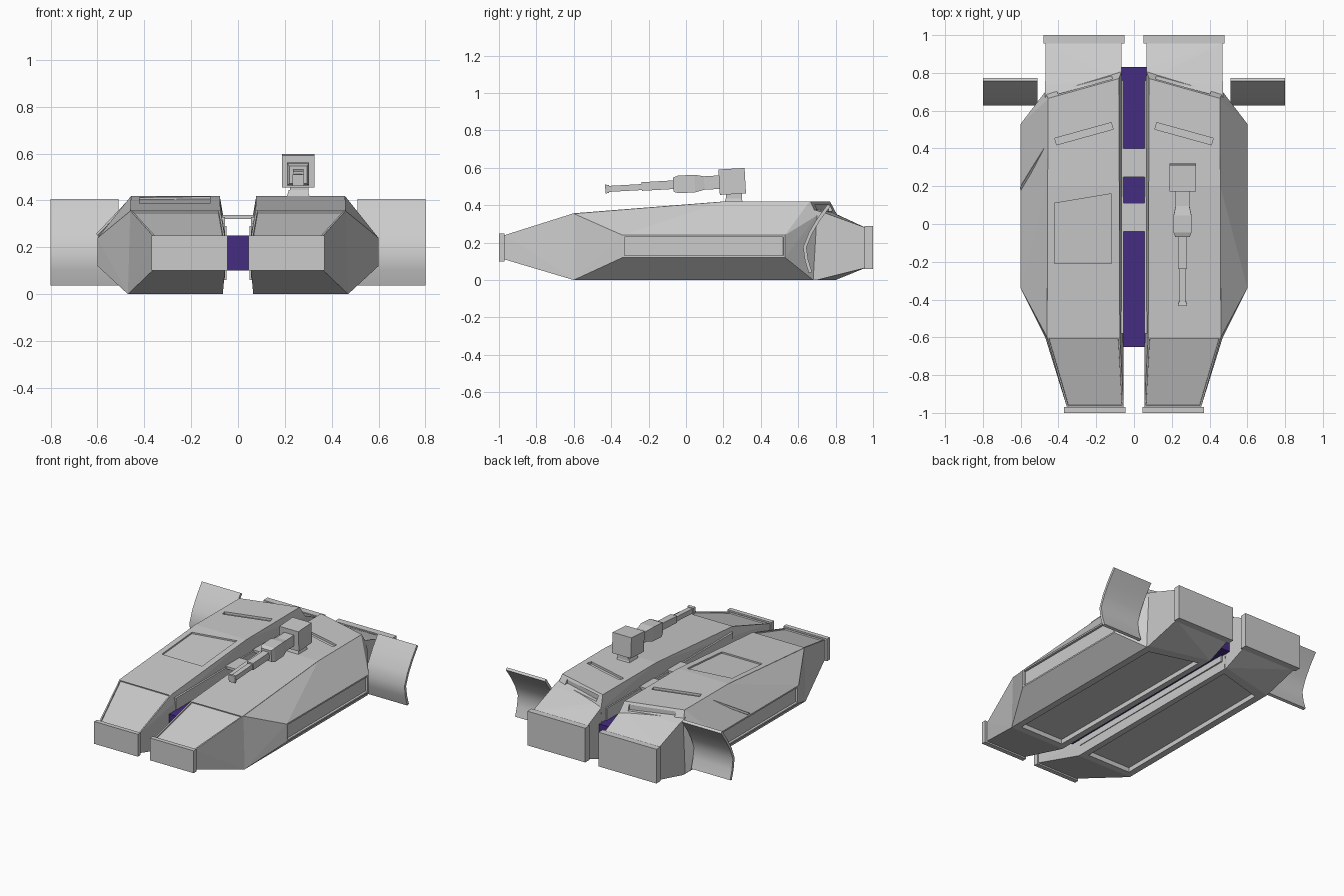
import bpy, bmesh, math
from mathutils import Vector, Matrix

if "Cube" in bpy.data.objects:
    bpy.data.objects.remove(bpy.data.objects["Cube"])


def convex(name, pts, panels=()):
    """Flat-faced solid around points; panels = (direction, margin, depth) recesses."""
    bm = bmesh.new()
    for p in pts:
        bm.verts.new(p)
    res = bmesh.ops.convex_hull(bm, input=bm.verts[:])
    junk = [g for g in res["geom_interior"] if isinstance(g, bmesh.types.BMVert)]
    bmesh.ops.delete(bm, geom=junk, context='VERTS')
    bmesh.ops.dissolve_limit(bm, angle_limit=0.01, verts=bm.verts[:], edges=bm.edges[:])
    bmesh.ops.recalc_face_normals(bm, faces=bm.faces[:])
    for d, margin, depth in panels:
        bm.normal_update()
        f = max(bm.faces, key=lambda f: f.normal.dot(Vector(d).normalized()))
        bmesh.ops.inset_region(bm, faces=[f], thickness=margin)
        bmesh.ops.inset_region(bm, faces=[f], thickness=0.001, depth=-depth)
    me = bpy.data.meshes.new(name)
    bm.to_mesh(me)
    bm.free()
    ob = bpy.data.objects.new(name, me)
    bpy.context.collection.objects.link(ob)
    return ob


def box(name, x, y, z):
    return convex(name, [(a, b, c) for a in x for b in y for c in z])


def cut(ob, cutter):
    m = ob.modifiers.new("cut", 'BOOLEAN')
    m.operation = 'DIFFERENCE'
    m.solver = 'EXACT'
    m.object = cutter
    bpy.context.view_layer.objects.active = ob
    bpy.ops.object.modifier_apply(modifier=m.name)
    bpy.data.objects.remove(cutter)


def slanted(s, c, size, yaw, pitch=0.0):
    """Box rotated about z, for slots."""
    ob = box("slot_cutter", *[(-d / 2, d / 2) for d in size])
    ob.data.transform(Matrix.Translation((s * c[0], c[1], c[2]))
                      @ Matrix.Rotation(s * yaw, 4, 'Z') @ Matrix.Rotation(pitch, 4, 'X'))
    return ob


for s, side in ((1, "right"), (-1, "left")):
    def m(pts):
        return [(s * x, y, z) for x, y, z in pts]

    # main hull with nose panel and belly recess
    hull = convex(side + "_hull", m([
        (.055, -.97, .11), (.355, -.97, .11), (.055, -.97, .24), (.355, -.97, .24),
        (.065, -.6, 0), (.47, -.6, 0), (.075, -.6, .357), (.46, -.6, .357),
        (.078, .2, .42), (.457, .2, .42), (.08, .77, .42), (.455, .665, .42),
        (.065, .81, .345), (.47, .70, .345), (.065, .78, 0), (.47, .68, 0)]),
        [((0, -.3, .95), .012, .008), ((0, 0, -1), .06, .03)])
    cut(hull, slanted(s, (.265, .478, .42), (.31, .036, .03), -.27))
    cut(hull, slanted(s, (.265, .752, .387), (.30, .06, .035), -.26))
    if s < 0:
        # roof hatch recess
        def top(y):
            return .357 + .079 * (y + .6)
        corners = [(.42, -.21), (.12, -.21), (.12, .16), (.42, .11)]
        cut(hull, convex("hatch_cutter", m([(x, y, top(y) + h) for x, y in corners
                                            for h in (-.01, .05)])))

    # sloped side armour with recessed strip
    convex(side + "_side_armour", m([
        (.44, -.6, 0), (.44, -.6, .35), (.47, -.6, 0), (.46, -.6, .355),
        (.457, .2, .419), (.44, .66, .41), (.455, .66, .419),
        (.47, .70, .345), (.44, .68, 0), (.47, .68, 0),
        (.6, -.34, .12), (.6, -.34, .24), (.6, .53, .12), (.6, .53, .24)]),
        [((s, 0, 0), .014, .015)])

    # engine housing and end caps
    convex(side + "_engine", m([
        (.07, .76, 0), (.47, .67, 0), (.07, .76, .37), (.47, .67, .38),
        (.065, .80, 0), (.47, .70, 0), (.065, .82, .345), (.47, .74, .36),
        (.065, .96, .065), (.468, .96, .065), (.065, .96, .28), (.468, .96, .28)]))
    box(side + "_rear_cap", (s * .05, s * .48), (.955, 1), (.06, .29))
    box(side + "_nose_cap", (s * .045, s * .37), (-1, -.97), (.10, .25))
    box(side + "_inner_plate", (s * .055, s * .1), (-.58, .76), (.06, .33))

    # curved rear fin
    prof = [(.765, .40), (.71, .325), (.665, .25), (.635, .175), (.645, .105), (.665, .04)]
    me = bpy.data.meshes.new(side + "_fin")
    verts = [(s * x, y, z) for y, z in prof for x in (.51, .80)]
    me.from_pydata(verts, [], [(2 * i, 2 * i + 1, 2 * i + 3, 2 * i + 2) for i in range(5)])
    fin = bpy.data.objects.new(side + "_fin", me)
    bpy.context.collection.objects.link(fin)
    sol = fin.modifiers.new("thickness", 'SOLIDIFY')
    sol.thickness = .018
    sol.offset = 0
    bpy.context.view_layer.objects.active = fin
    fin.select_set(True)
    bpy.ops.object.modifier_apply(modifier=sol.name)
    bpy.ops.object.shade_smooth_by_angle(angle=math.radians(35))
    fin.select_set(False)

# purple centre spine and cross bars
spine = box("centre_spine", (-.075, .065), (-.65, .83), (.10, .25))
mat = bpy.data.materials.new("purple")
mat.diffuse_color = (.06, .025, .22, 1)
mat.use_nodes = True
mat.node_tree.nodes["Principled BSDF"].inputs["Base Color"].default_value = mat.diffuse_color
spine.data.materials.append(mat)
for i, y in enumerate((-.04, .25)):
    box("cross_bar_%d" % i, (-.09, .09), (y, y + .15), (.32, .337))

# rib on left armour
a, b = Vector((-.6, .19, .25)), Vector((-.472, .40, .385))
convex("left_armour_rib", [p + Vector(d) * .012 for p in (a, b) for d in
                           ((0, 1, 0), (0, -1, 0), (-.4, 0, .7), (.8, 0, -.8))])

# turret gun: stations (y from, y to, half width, half height) around the pivot
gun = [box("turret_block", (-.07, .07), (-.07, .07), (-.068, .068))]
for name, y0, y1, w0, w1, z in (
        ("barrel_root", -.07, -.16, .036, .036, 0),
        ("barrel_step", -.15, -.20, .036, .047, 0),
        ("barrel_sleeve", -.20, -.29, .047, .047, 0),
        ("barrel_step_front", -.29, -.315, .047, .038, 0),
        ("barrel_mid", -.31, -.485, .023, .023, 0),
        ("barrel_tip", -.48, -.67, .016, .016, -.003),
        ("muzzle", -.66, -.68, .021, .024, -.003)):
    gun.append(convex(name, [(i * w, y, z + k * w) for y, w in ((y0, w0), (y1, w1))
                             for i in (-1, 1) for k in (-1, 1)]))
tilt = Matrix.Translation((.257, .247, .527)) @ Matrix.Rotation(math.radians(3.2), 4, 'X')
for g in gun:
    g.data.transform(tilt)

# turret mount
box("turret_neck", (.222, .30), (.215, .30), (.43, .48))
convex("turret_base", [(.257 + i * w, .255 + k * w, z) for w, z in ((.052, .405), (.04, .445))
                       for i in (-1, 1) for k in (-1, 1)])
